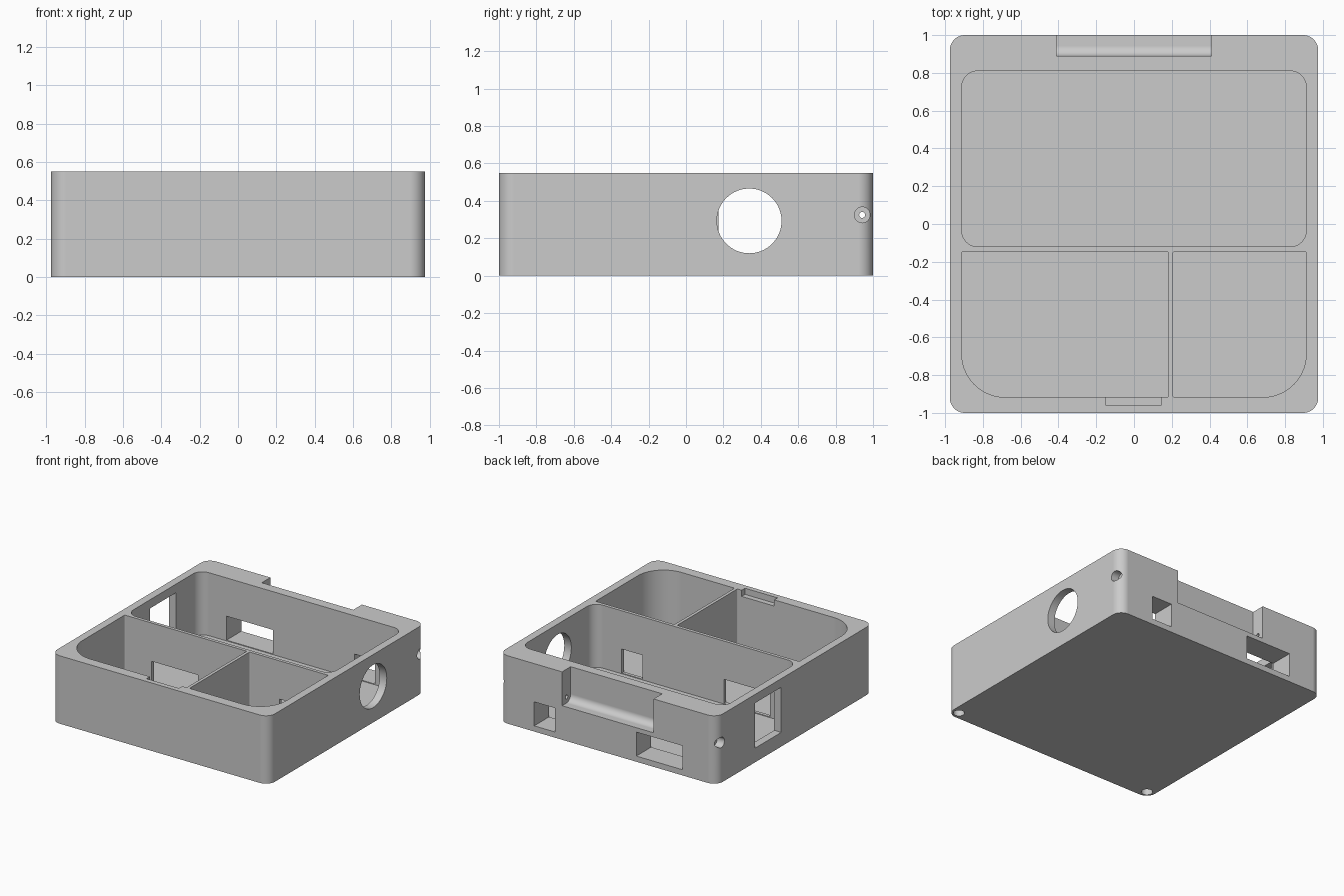
import bpy
import bmesh
from math import cos, sin, pi
from mathutils import Vector, Matrix

cube = bpy.data.objects.get("Cube")
if cube:
    bpy.data.objects.remove(cube, do_unlink=True)

HEIGHT, FLOOR, OVER = 0.55, 0.04, 0.1

grey = bpy.data.materials.new("plain grey")
grey.use_nodes = True
grey.diffuse_color = (0.6, 0.6, 0.6, 1)
grey.node_tree.nodes["Principled BSDF"].inputs["Base Color"].default_value = (0.6, 0.6, 0.6, 1)


def link(name, bm):
    bmesh.ops.recalc_face_normals(bm, faces=bm.faces)
    mesh = bpy.data.meshes.new(name)
    bm.to_mesh(mesh)
    bm.free()
    mesh.materials.append(grey)
    obj = bpy.data.objects.new(name, mesh)
    bpy.context.collection.objects.link(obj)
    return obj


def extrude(name, points, offset):
    """Closed profile swept along an offset."""
    bm = bmesh.new()
    face = bm.faces.new([bm.verts.new(p) for p in points])
    result = bmesh.ops.extrude_face_region(bm, geom=[face])
    verts = [v for v in result["geom"] if isinstance(v, bmesh.types.BMVert)]
    bmesh.ops.translate(bm, verts=verts, vec=Vector(offset))
    return link(name, bm)


def rounded_prism(name, x0, x1, y0, y1, z0, z1, radii):
    """Upright block; radii run front -x, front +x, back +x, back -x."""
    corners = [(x0, y0, 1, 1), (x1, y0, -1, 1), (x1, y1, -1, -1), (x0, y1, 1, -1)]
    points = []
    for i, ((x, y, sx, sy), r) in enumerate(zip(corners, radii)):
        steps = 14 if r > 0.05 else 4
        for k in range(steps + 1):
            a = pi + (i + k / steps) * pi / 2
            points.append((x + sx * r + r * cos(a), y + sy * r + r * sin(a), z0))
    return extrude(name, points, (0, 0, z1 - z0))


def box(name, x0, x1, y0, y1, z0, z1):
    return extrude(name, [(x0, y0, z0), (x1, y0, z0), (x1, y1, z0), (x0, y1, z0)],
                   (0, 0, z1 - z0))


def cylinder(name, radius, length, centre, axis="Z", sides=32):
    bm = bmesh.new()
    turn = Matrix.Rotation(pi / 2, 4, "Y") if axis == "X" else Matrix()
    bmesh.ops.create_cone(bm, cap_ends=True, segments=sides, radius1=radius, radius2=radius,
                          depth=length, matrix=Matrix.Translation(centre) @ turn)
    return link(name, bm)


# Outer block
body = rounded_prism("tray_body", -0.975, 0.975, -1, 1, 0, HEIGHT, [0.08] * 4)
top = HEIGHT + OVER

# Three compartments
cutters = [
    rounded_prism("back_compartment", -0.912, 0.912, -0.12, 0.81, FLOOR, top, [0.085] * 4),
    rounded_prism("wide_compartment", -0.912, 0.182, -0.917, -0.147, FLOOR, top,
                  [0.23, 0.008, 0.008, 0.008]),
    rounded_prism("narrow_compartment", 0.207, 0.912, -0.917, -0.147, FLOOR, top,
                  [0.008, 0.23, 0.008, 0.008]),
]

# Latch notch inside the front wall
cutters.append(box("latch_notch", -0.148, 0.143, -0.96, -0.88, 0.5, top))

# Matching slots through the back wall and the divider
for x0, x1 in ((-0.67, -0.255), (0.475, 0.66)):
    for y0, y1 in ((0.75, 1.1), (-0.2, -0.06)):
        cutters.append(box("cable_slot", x0, x1, y0, y1, FLOOR + 0.006, 0.24))

# Round port on one side, square window on the other
cutters.append(cylinder("round_port", 0.173, 0.3, (0.95, 0.338, 0.293), "X", 64))
cutters.append(box("side_window", -1.1, -0.8, 0.174, 0.51, 0.115, 0.48))

# Hinge recess with a rounded inner corner
hy, hz, hr = 0.944, 0.33, 0.054
arc = [(-0.41, hy - hr * cos(k * pi / 24), hz - hr * sin(k * pi / 24)) for k in range(13)]
profile = arc + [(-0.41, 1.1, hz - hr), (-0.41, 1.1, top), (-0.41, hy - hr, top)]
cutters.append(extrude("hinge_recess", profile, (0.82, 0, 0)))

# Hinge pin holes with counterbores, and blind holes under the front corners
for side in (-1, 1):
    cutters.append(cylinder("pin_hole", 0.016, 0.8, (side * 0.7, 0.942, 0.325), "X", 24))
    cutters.append(cylinder("pin_counterbore", 0.042, 0.2, (side * 1.01, 0.942, 0.325), "X"))
    cutters.append(cylinder("foot_hole", 0.042, 0.2, (side * 0.912, -0.938, 0)))

bpy.ops.object.select_all(action="DESELECT")
bpy.context.view_layer.objects.active = body
body.select_set(True)
for cutter in cutters:
    cutter.hide_render = True
    mod = body.modifiers.new("cut", "BOOLEAN")
    mod.operation = "DIFFERENCE"
    mod.solver = "EXACT"
    mod.object = cutter
    bpy.ops.object.modifier_apply(modifier=mod.name)
    bpy.data.objects.remove(cutter, do_unlink=True)

bpy.ops.object.shade_smooth_by_angle(angle=pi / 6)
weighted = body.modifiers.new("flat walls", "WEIGHTED_NORMAL")
weighted.keep_sharp = True
